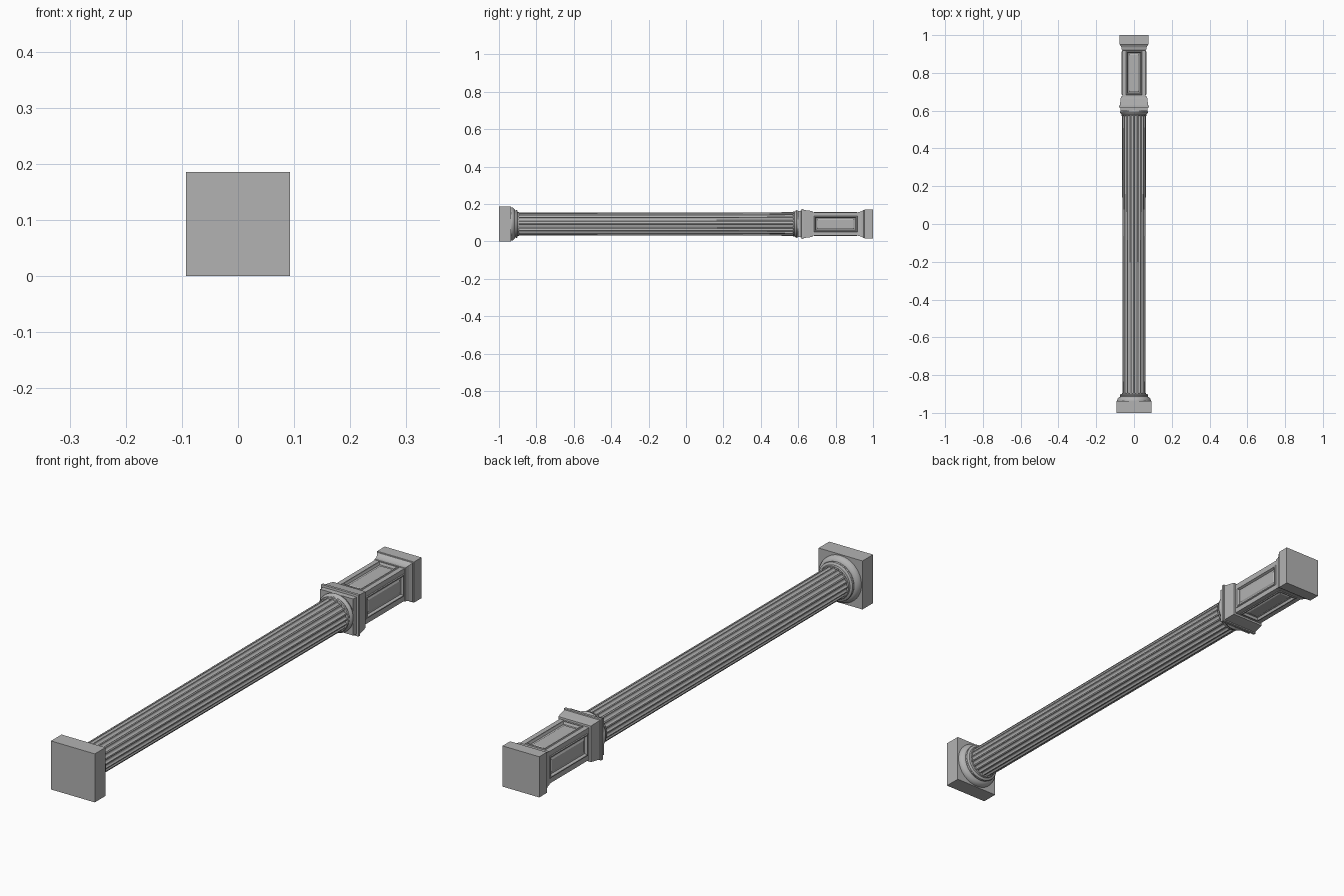
import bpy, bmesh, math

if "Cube" in bpy.data.objects:
    bpy.data.objects.remove(bpy.data.objects["Cube"])

CZ = 0.093  # height of the column axis (it lies along y)

stone = bpy.data.materials.new("grey stone")
stone.diffuse_color = (0.45, 0.45, 0.45, 1)
stone.use_nodes = True
stone.node_tree.nodes["Principled BSDF"].inputs["Base Color"].default_value = stone.diffuse_color


def finish(bm, name, smooth):
    bmesh.ops.recalc_face_normals(bm, faces=bm.faces)
    me = bpy.data.meshes.new(name)
    bm.to_mesh(me)
    bm.free()
    me.materials.append(stone)
    ob = bpy.data.objects.new(name, me)
    bpy.context.collection.objects.link(ob)
    if smooth:
        bpy.ops.object.select_all(action='DESELECT')
        ob.select_set(True)
        bpy.context.view_layer.objects.active = ob
        bpy.ops.object.shade_smooth_by_angle(angle=math.radians(32))
    return ob


def loft(name, profile, section, smooth=True):
    """Sweep a unit section [(x, z)] along y; profile = [(y, scale)]."""
    bm = bmesh.new()
    rings = [[bm.verts.new((x * s, y, CZ + z * s)) for x, z in section]
             for y, s in profile]
    n = len(section)
    for a, b in zip(rings, rings[1:]):
        for i in range(n):
            j = (i + 1) % n
            bm.faces.new((a[i], a[j], b[j], b[i]))
    bm.faces.new(rings[0])
    bm.faces.new(rings[-1])
    return finish(bm, name, smooth)


def polar(r, a):
    return (r * math.cos(a), r * math.sin(a))


square = [(-1, -1), (1, -1), (1, 1), (-1, 1)]
circle = [polar(1, math.tau * i / 64) for i in range(64)]

# Fluted section: scooped grooves separated by narrow flat fillets
FLUTES, STEPS = 20, 8
fluted = []
for f in range(FLUTES):
    for k in range(STEPS + 1):
        t = k / STEPS
        a = math.tau * (f + 0.12 + 0.76 * t) / FLUTES
        fluted.append(polar(1 - 0.10 * math.sqrt(max(0, 1 - (2 * t - 1) ** 2)), a))

# Shaft
loft("fluted_shaft", [(-0.91, 0.0605), (0.59, 0.063)], fluted)

# Capital: square abacus, rounded echinus and neck ring
loft("capital_block", [(-1, 0.093), (-0.936, 0.093)], square, False)
loft("capital_echinus",
     [(-0.94, 0.089), (-0.932, 0.089), (-0.926, 0.087), (-0.920, 0.083),
      (-0.916, 0.078), (-0.914, 0.073), (-0.911, 0.073), (-0.908, 0.0745),
      (-0.904, 0.0735), (-0.901, 0.070), (-0.900, 0.065), (-0.894, 0.063)], circle)

# Shaft base: small bead and larger round moulding
loft("shaft_base_ring",
     [(0.572, 0.062), (0.573, 0.066), (0.577, 0.068), (0.581, 0.066),
      (0.583, 0.068), (0.587, 0.0725), (0.592, 0.074), (0.597, 0.0725),
      (0.602, 0.069)], circle)

# Square plinth and cornice on top of the pedestal
loft("pedestal_cornice",
     [(0.598, 0.070), (0.616, 0.071), (0.617, 0.079), (0.627, 0.079),
      (0.628, 0.075), (0.645, 0.073), (0.662, 0.071), (0.675, 0.069),
      (0.676, 0.061)], square, False)

# Pedestal with a moulded, recessed panel on each long side
bm = bmesh.new()
bmesh.ops.create_cube(bm, size=1)
for v in bm.verts:
    v.co = (v.co.x * 0.124, 0.80 + v.co.y * 0.27, CZ + v.co.z * 0.124)
bm.normal_update()
sides = [f for f in bm.faces if abs(f.normal.y) < 0.5]
for thick, depth in ((0.019, 0), (0.002, 0.003), (0.004, 0), (0.004, -0.009),
                     (0.006, 0), (0.005, 0.003)):
    bmesh.ops.inset_individual(bm, faces=sides, thickness=thick, depth=depth,
                               use_even_offset=True)
finish(bm, "panelled_pedestal", False)

# Pedestal foot with a flared moulding
loft("pedestal_foot",
     [(0.918, 0.060), (0.920, 0.0645), (0.930, 0.0655), (0.938, 0.068),
      (0.945, 0.072), (0.950, 0.0755), (0.953, 0.0755), (0.954, 0.078),
      (1.0, 0.078)], square, False)
